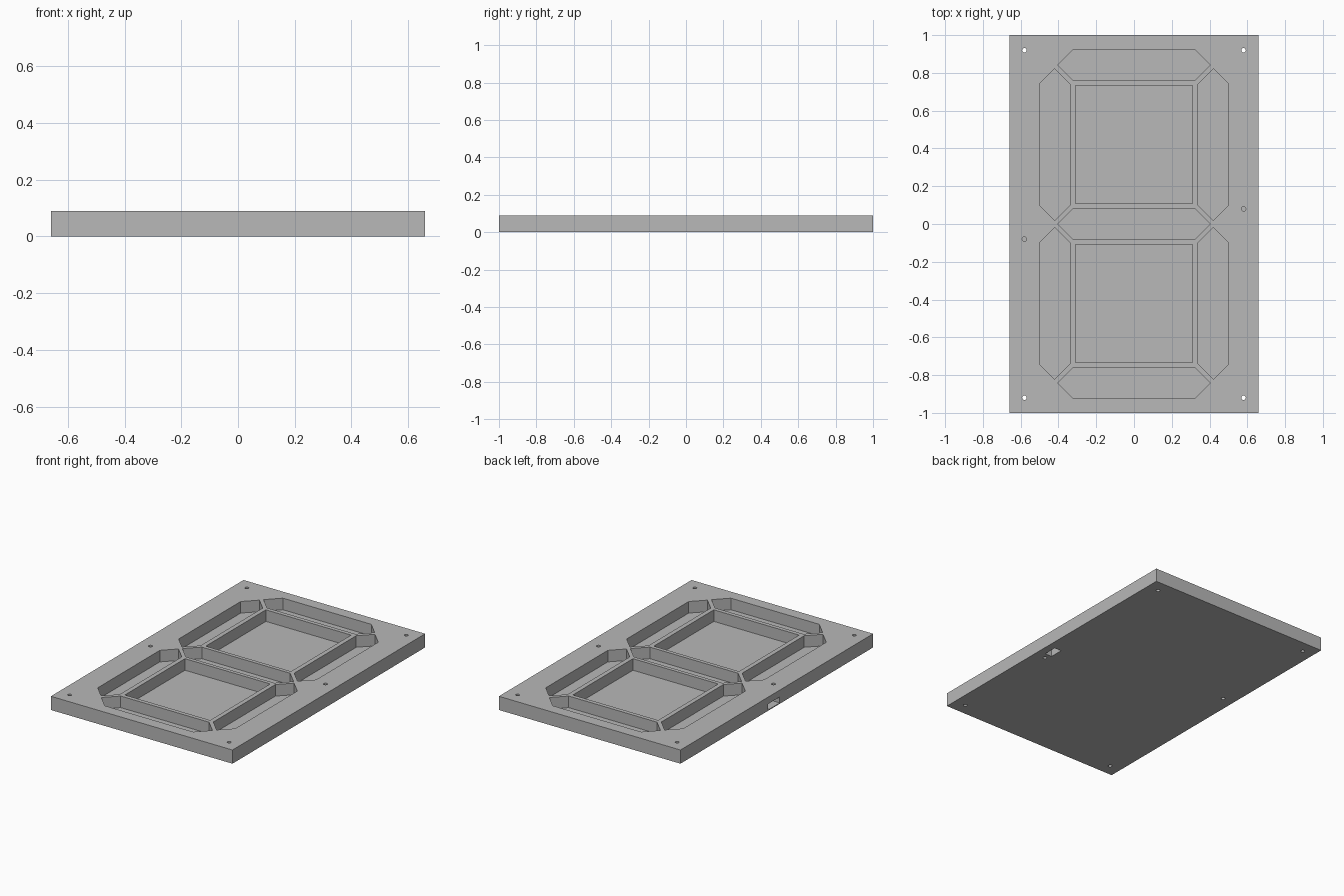
import bpy, bmesh, math

cube = bpy.data.objects.get("Cube")
if cube:
    bpy.data.objects.remove(cube, do_unlink=True)

W, L, H, FLOOR = 0.66, 1.0, 0.09, 0.014

grey = bpy.data.materials.new("plain grey")
grey.use_nodes = True
colour = (0.48, 0.48, 0.48, 1)
grey.diffuse_color = colour
grey.node_tree.nodes["Principled BSDF"].inputs["Base Color"].default_value = colour


def prism(bm, pts, z0, z1):
    """Closed straight prism over a counter-clockwise outline."""
    low = [bm.verts.new((x, y, z0)) for x, y in pts]
    high = [bm.verts.new((x, y, z1)) for x, y in pts]
    bm.faces.new(low[::-1])
    bm.faces.new(high)
    for i in range(len(pts)):
        j = (i + 1) % len(pts)
        bm.faces.new((low[i], low[j], high[j], high[i]))


def rect(x0, x1, y0, y1):
    return [(x0, y0), (x1, y0), (x1, y1), (x0, y1)]


def circle(x, y, r=0.012, n=16):
    return [(x + r * math.cos(math.tau * i / n), y + r * math.sin(math.tau * i / n))
            for i in range(n)]


def bar(cx, cy, half, thick, upright=False):
    """Hexagonal display segment with pointed ends."""
    s = half - thick
    pts = [(-half, 0), (-s, -thick), (s, -thick), (half, 0), (s, thick), (-s, thick)]
    if upright:
        pts = [(-y, x) for x, y in pts]
    return [(cx + x, cy + y) for x, y in pts]


def make(name, bm):
    mesh = bpy.data.meshes.new(name)
    bm.normal_update()
    bm.to_mesh(mesh)
    bm.free()
    mesh.materials.append(grey)
    obj = bpy.data.objects.new(name, mesh)
    bpy.context.scene.collection.objects.link(obj)
    return obj


# Solid display panel
bm = bmesh.new()
prism(bm, rect(-W, W, -L, L), 0, H)
panel = make("display_panel", bm)

# All recesses gathered in one cutter
bm = bmesh.new()
top = H + 0.05
for cy in (-0.842, 0, 0.842):
    prism(bm, bar(0, cy, 0.404, 0.083), FLOOR, top)
for cy in (-0.42, 0.42):
    prism(bm, rect(-0.31, 0.31, cy - 0.312, cy + 0.312), FLOOR, top)
    for cx in (-0.42, 0.42):
        prism(bm, bar(cx, cy, 0.402, 0.08, True), FLOOR, top)

# Screw holes: corners go through, middle ones are staggered
for sx in (-1, 1):
    x = sx * 0.58
    for y in (-0.92, 0.92):
        prism(bm, circle(x, y), -0.05, top)
    prism(bm, circle(x, sx * 0.08), 0.055, top)
    prism(bm, circle(x, -sx * 0.16), -0.05, 0.03)

# Cable notch in the side and slot in the underside
prism(bm, rect(-W - 0.05, -W + 0.07, -0.03, 0.09), 0.006, 0.045)
prism(bm, rect(0.56, 0.61, -0.12, -0.03), -0.05, 0.045)
cutter = make("recess_cutter", bm)
cutter.hide_render = True

# Cut the recesses and drop the helper
mod = panel.modifiers.new("recesses", "BOOLEAN")
mod.operation = "DIFFERENCE"
mod.solver = "EXACT"
mod.object = cutter
bpy.context.view_layer.objects.active = panel
panel.select_set(True)
bpy.ops.object.modifier_apply(modifier=mod.name)
bpy.data.objects.remove(cutter, do_unlink=True)
